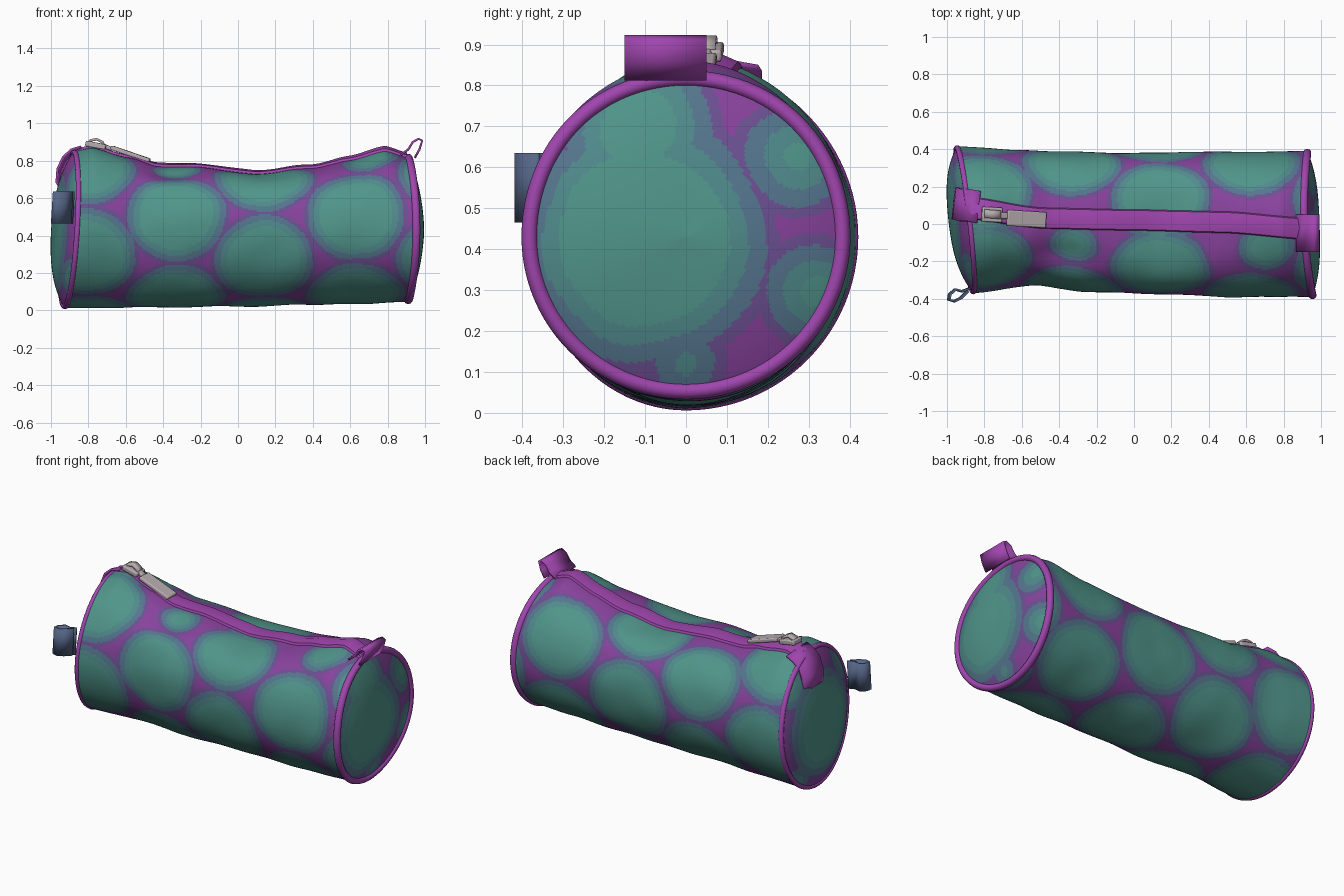
import bpy, bmesh
from math import sin, cos, pi, hypot, exp
from mathutils import Vector, noise

cube = bpy.data.objects.get("Cube")
if cube:
    bpy.data.objects.remove(cube)


def material(name, rgb):
    m = bpy.data.materials.new(name)
    m.use_nodes = True
    m.diffuse_color = (*rgb, 1)
    m.node_tree.nodes["Principled BSDF"].inputs["Base Color"].default_value = (*rgb, 1)
    return m


TEAL = material("teal", (0.08, 0.30, 0.255))
SEA = material("sea_teal", (0.08, 0.255, 0.26))
SLATE = material("slate_blue", (0.09, 0.18, 0.27))
DUSK = material("dusky_purple", (0.15, 0.08, 0.29))
PURPLE = material("purple", (0.25, 0.055, 0.34))
TRIM = material("bright_purple", (0.35, 0.06, 0.42))
METAL = material("pale_metal", (0.47, 0.41, 0.43))
TAB = material("tab_blue", (0.09, 0.13, 0.24))
FABRIC = [TEAL, SEA, SLATE, DUSK, PURPLE]


def finish(name, bm, mats, angle=0.7):
    bmesh.ops.remove_doubles(bm, verts=bm.verts, dist=1e-5)
    bmesh.ops.recalc_face_normals(bm, faces=bm.faces)
    mesh = bpy.data.meshes.new(name)
    bm.to_mesh(mesh)
    bm.free()
    obj = bpy.data.objects.new(name, mesh)
    bpy.context.collection.objects.link(obj)
    for m in mats:
        mesh.materials.append(m)
    bpy.ops.object.select_all(action='DESELECT')
    obj.select_set(True)
    bpy.context.view_layer.objects.active = obj
    bpy.ops.object.shade_smooth_by_angle(angle=angle)
    return obj


def grid(name, f, rows, cols, mats, rule=None, wrap_rows=False):
    """Surface f(i, j); columns are closed into a loop."""
    bm = bmesh.new()
    n = rows if wrap_rows else rows + 1
    vs = [[bm.verts.new(f(i, j)) for j in range(cols)] for i in range(n)]
    for i in range(rows):
        for j in range(cols):
            k, l = (i + 1) % n, (j + 1) % cols
            face = bm.faces.new((vs[i][j], vs[k][j], vs[k][l], vs[i][l]))
            if rule:
                face.material_index = rule(i + 0.5, j + 0.5)
    return finish(name, bm, mats)


def curve(x, pts):
    """Softened interpolation through (x, value) points."""
    if x <= pts[0][0]:
        return pts[0][1]
    for (a, va), (b, vb) in zip(pts, pts[1:]):
        if x <= b:
            t = (x - a) / (b - a)
            return va + (vb - va) * (t + t * t * (3 - 2 * t)) / 2
    return pts[-1][1]


# Silhouette of the soft tube along its length
TOP = [(-.91, .85), (-.8, .87), (-.6, .815), (-.45, .772), (-.25, .768), (.1, .73),
       (.4, .76), (.6, .805), (.8, .86), (.92, .825)]
BOTTOM = [(-.9, .012), (0, .02), (.7, .035), (.92, .045)]
BACK = [(-.9, .415), (-.45, .39), (0, .38), (.5, .385), (.9, .39)]
FRONT = [(-.9, .37), (-.55, .325), (-.3, .36), (0, .37), (.5, .39), (.9, .39)]
MID, FULL = 0.43, 0.84


def tube(u, a):
    """Tube point: u runs left to right, a is the angle up from the front."""
    x = -.9 + 1.83 * u
    c, s = cos(a), sin(a)
    y = -c * curve(x, FRONT if c > 0 else BACK)
    if s > 0:   # the top sags most along the zip
        z = MID + s * (FULL - MID) - (FULL - curve(x, TOP)) * s ** 3
    else:
        z = MID + s * (MID - curve(x, BOTTOM))
    left = .025 * s - .11 * y
    right = .01 - .035 * y - .03 * s * s
    p = Vector((x + left * (1 - u) + right * u, y, z))
    # slack cloth: gentle ripples and one dent beside the zip
    lump = .007 * noise.noise(p * 5) * min(1, 8 * u * (1 - u))
    dent = .03 * exp(-((x + .4) / .16) ** 2 - ((a - 1.05) / .28) ** 2)
    return p + Vector((0, -c, s)) * (lump - dent)


def cap(u, r, a):
    """End panel: rim pulled to the centre and puffed outward."""
    rim, mid = tube(u, a), (tube(u, 0) + tube(u, pi)) / 2
    mid.z = MID
    p = mid.lerp(rim, r)
    p.x += (-.085 if u == 0 else .052) * (1 - r ** 3)
    return p


RINGS, LENGTH, SIDES = 44, 210, 240


def place(i, j):
    a = 2 * pi * j / SIDES
    if i < RINGS:
        return "left", cap(0, i / RINGS, a), a
    if i > RINGS + LENGTH:
        return "right", cap(1, (2 * RINGS + LENGTH - i) / RINGS, a), a
    return "side", tube((i - RINGS) / LENGTH, a), a


# Spots: staggered columns round the tube, cut-off spots by the zip,
# and loose sets (y, z, size) on the ends
SPACING = 1.3
COLUMNS = [(-.81, -.34), (-.33, .21), (.14, -.43), (.63, .21), (1.11, -.42)]
SIDE_SPOTS = [(x, a0 - SPACING * k, .228) for x, a0 in COLUMNS for k in range(-1, 4)
              if a0 - SPACING * k < 1.2]
SIDE_SPOTS += [(-.33, 1.24, .09), (.71, 1.24, .11)]
END_SPOTS = {
    "right": [(-.1, .42, .25), (-.12, .7, .13), (.27, .63, .08), (.32, .3, .07), (0, .12, .03)],
    "left": [(.03, .42, .27), (-.3, .7, .1), (.3, .75, .1), (-.3, .15, .08), (.3, .1, .08)],
}


def spot_band(i, j):
    part, p, a = place(i, j)
    if part == "side":
        d = min(hypot(p.x - x, .42 * ((a - b + pi) % (2 * pi) - pi)) - r for x, b, r in SIDE_SPOTS)
    else:   # the end print is blurrier
        d = min(hypot(p.y - y, p.z - z) - r for y, z, r in END_SPOTS[part]) * .75
    d += .012 * noise.noise(p * 6)
    return sum(d > edge for edge in (-.03, .002, .034, .056))


grid("fabric_shell", lambda i, j: place(i, j)[1], 2 * RINGS + LENGTH, SIDES, FABRIC, spot_band)

# Piping round both ends
for name, u, thick in (("left_piping", 0, .014), ("right_piping", 1, .02)):
    def piping(i, j):
        a, t = 2 * pi * i / 96, 2 * pi * j / 10
        p = tube(u, a)
        out = Vector((0, p.y, p.z - MID)).normalized()
        return p + out * (thick * cos(t) - .008) + Vector((thick * 1.1 * sin(t), 0, 0))
    grid(name, piping, 96, 10, [TRIM], wrap_rows=True)

# Zip tape with a raised middle, lying along the sagging top
ZIP_Y = [(-.9, .085), (-.5, .03), (0, .022), (.5, .01), (.92, -.025)]


def zip_tape(i, j):
    u = .005 + .99 * i / 80
    y = curve(-.9 + 1.83 * u, ZIP_Y)
    side = (-1, -.9, 0, .9, 1, 0)[j]
    up = (0, .013, .02, .013, 0, -.012)[j]
    return tube(u, pi / 2 + (y + .06 * side) / .4) + Vector((0, 0, up))


grid("zip_tape", zip_tape, 80, 6, [TRIM])


def ribbon(name, path, width, mat, thick=.012):
    """Strip of cloth or metal swept sideways along a path."""
    bm = bmesh.new()
    w = Vector(width) / 2
    rows = [(bm.verts.new(Vector(p) - w), bm.verts.new(Vector(p) + w)) for p in path]
    for (a, b), (c, d) in zip(rows, rows[1:]):
        bm.faces.new((a, b, d, c))
    obj = finish(name, bm, [mat])
    mod = obj.modifiers.new("thickness", 'SOLIDIFY')
    mod.thickness, mod.offset = thick, 0


# Folded cloth tabs at the ends of the zip
ribbon("right_zip_tab", [(.87, -.05, .83), (.91, -.05, .86), (.935, -.05, .9), (.965, -.05, .917),
                         (.985, -.05, .908), (.97, -.05, .86), (.945, -.05, .815)],
       (0, .2, 0), TRIM)
ribbon("left_zip_tab", [(-.83, .09, .86), (-.88, .1, .845), (-.925, .1, .805), (-.955, .11, .74),
                        (-.96, .11, .67), (-.945, .11, .65), (-.93, .11, .72)],
       (.02, .17, -.03), TRIM)

# Looped side tab on the front left corner
ribbon("side_tab", [(-.88, -.345, .55), (-.92, -.36, .55), (-.955, -.35, .55), (-.985, -.375, .55),
                    (-.99, -.405, .55), (-.96, -.413, .55), (-.925, -.395, .55), (-.89, -.36, .55)],
       (.01, 0, .17), TAB)


# Zip slider and hanging pull
def block(name, centre, size, tilt, mat):
    bm = bmesh.new()
    bmesh.ops.create_cube(bm, size=1)
    bmesh.ops.scale(bm, vec=size, verts=bm.verts)
    obj = finish(name, bm, [mat], .5)
    obj.location, obj.rotation_euler = centre, (0, tilt, -.06)
    mod = obj.modifiers.new("soft_edges", 'BEVEL')
    mod.width, mod.segments = .007, 2


block("zip_slider", (-.76, .05, .882), (.11, .08, .03), .2, METAL)
ribbon("slider_bridge", [(-.81, .055, .88), (-.79, .055, .908), (-.755, .052, .915),
                         (-.725, .05, .9), (-.71, .05, .87)], (0, .045, 0), METAL, .014)
block("pull_link", (-.70, .045, .872), (.06, .035, .022), .4, METAL)
block("zip_pull", (-.575, .027, .835), (.22, .085, .024), .33, METAL)
